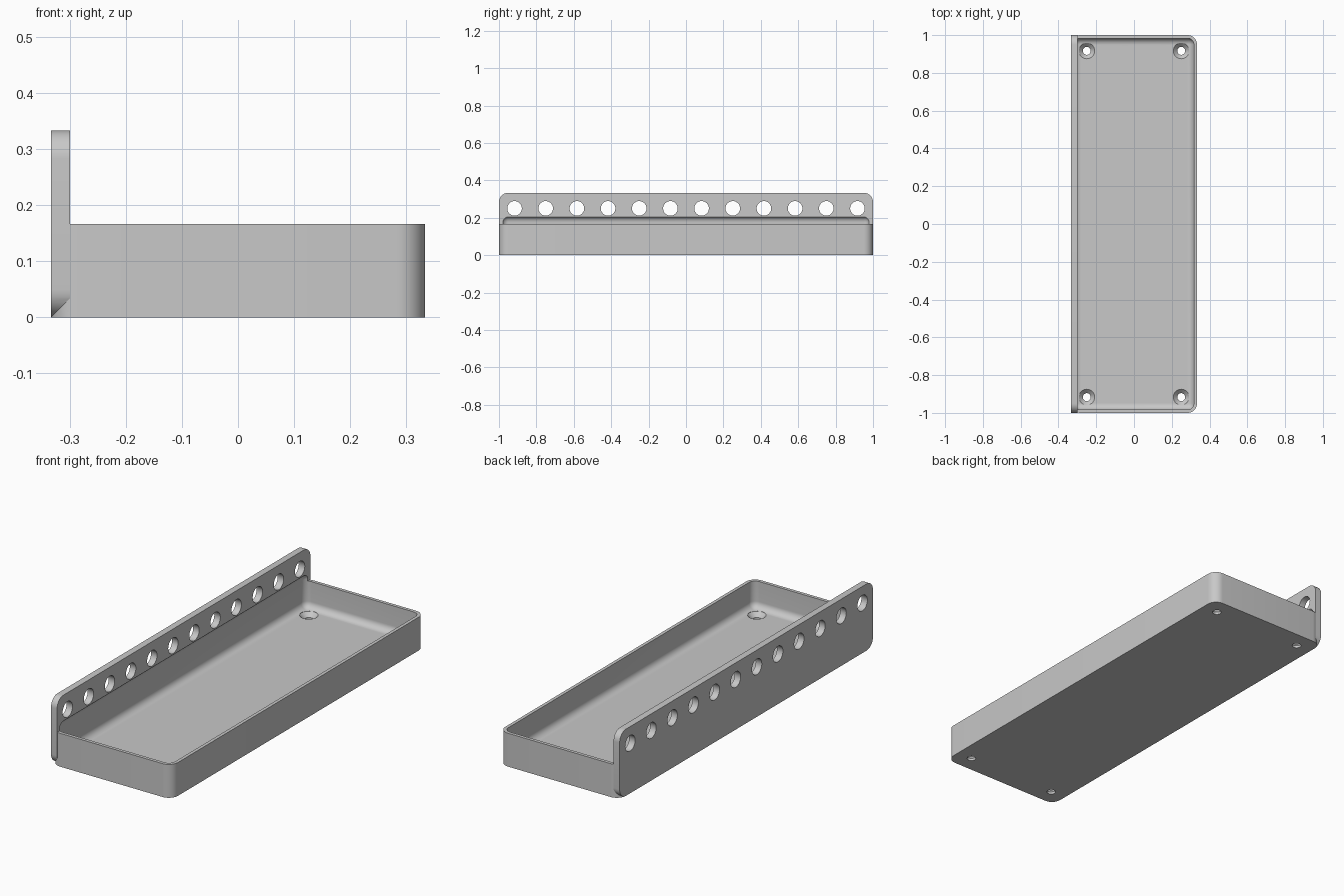
import bpy, bmesh
from math import cos, sin, pi
from mathutils import Matrix, Vector

if "Cube" in bpy.data.objects:
    bpy.data.objects.remove(bpy.data.objects["Cube"])

THIRD = 1 / 3          # half width of the tray, and height of the plate
UNIT = 1 / 6           # hole spacing and tray height
CORNER = 0.05          # outer corner radius
WALL = UNIT / 10
FLOOR = UNIT / 5

grey = bpy.data.materials.new("plain_grey")
grey.use_nodes = True
grey.diffuse_color = (0.58, 0.58, 0.58, 1)
grey.node_tree.nodes["Principled BSDF"].inputs["Base Color"].default_value = (0.58, 0.58, 0.58, 1)


def make_object(name, bm):
    bmesh.ops.recalc_face_normals(bm, faces=bm.faces)
    mesh = bpy.data.meshes.new(name)
    bm.to_mesh(mesh)
    bm.free()
    mesh.materials.append(grey)
    ob = bpy.data.objects.new(name, mesh)
    bpy.context.collection.objects.link(ob)
    return ob


def rounded_box(name, low, high, radius, axis=None, segments=10):
    """Box with every edge rounded, or only the edges along one axis."""
    low, high = Vector(low), Vector(high)
    bm = bmesh.new()
    bmesh.ops.create_cube(bm, size=1)
    for v in bm.verts:
        v.co = Vector(h if c > 0 else l for c, l, h in zip(v.co, low, high))
    edges = [e for e in bm.edges if axis is None
             or abs(e.verts[0].co[axis] - e.verts[1].co[axis]) > 1e-4]
    bmesh.ops.bevel(bm, geom=edges, offset=radius, segments=segments,
                    profile=0.5, affect='EDGES')
    return make_object(name, bm)


def lathe_row(name, profile, places, turn=Matrix(), sides=32):
    """Turned solids with the same (radius, height) profile at each place."""
    bm = bmesh.new()
    for place in places:
        move = Matrix.Translation(place) @ turn
        rings = [[bm.verts.new(move @ Vector((r * cos(2 * pi * i / sides),
                                              r * sin(2 * pi * i / sides), z)))
                  for i in range(sides)] for r, z in profile]
        for a, b in zip(rings, rings[1:]):
            for i in range(sides):
                j = (i + 1) % sides
                bm.faces.new((a[i], a[j], b[j], b[i]))
        bm.faces.new(rings[0][::-1])
        bm.faces.new(rings[-1])
    return make_object(name, bm)


def combine(target, tool, operation):
    """Apply a boolean and discard the tool."""
    mod = target.modifiers.new(tool.name, 'BOOLEAN')
    mod.operation = operation
    mod.solver = 'EXACT'
    mod.object = tool
    bpy.context.view_layer.objects.active = target
    bpy.ops.object.modifier_apply(modifier=mod.name)
    bpy.data.objects.remove(tool)


# Tray body with rounded upright corners
tray = rounded_box("tray_with_mounting_plate", (-THIRD, -1, 0), (THIRD, 1, UNIT), CORNER, axis=2)

# Upright mounting plate along the side
plate = rounded_box("mounting_plate", (-THIRD, -1, 0), (-0.3, 1, THIRD), CORNER, axis=0)
combine(tray, plate, 'UNION')

# Hollow, slightly undercutting the plate
hollow = rounded_box("hollow", (WALL - THIRD, WALL - 1, FLOOR),
                     (THIRD - WALL, 1 - WALL, 0.209), CORNER - WALL)
combine(tray, hollow, 'DIFFERENCE')

# Row of holes through the plate
row = [(-THIRD, (i - 5.5) * UNIT, 1.5 * UNIT) for i in range(12)]
plate_holes = lathe_row("plate_holes", [(0.039, -0.1), (0.039, 0.1)], row,
                        Matrix.Rotation(pi / 2, 4, 'Y'))
combine(tray, plate_holes, 'DIFFERENCE')

# Countersunk screw holes in the floor corners
spots = [(x, y, 0) for x in (-0.25, 0.25) for y in (-5.5 * UNIT, 5.5 * UNIT)]
screw_holes = lathe_row("screw_holes", [(0.021, -0.05), (0.021, 0.012),
                                        (0.042, FLOOR), (0.042, 0.1)], spots)
combine(tray, screw_holes, 'DIFFERENCE')

# Smooth the rounded faces, keep the edges crisp
bpy.ops.object.select_all(action='DESELECT')
tray.select_set(True)
bpy.context.view_layer.objects.active = tray
bpy.ops.object.shade_smooth_by_angle(angle=pi / 6)
